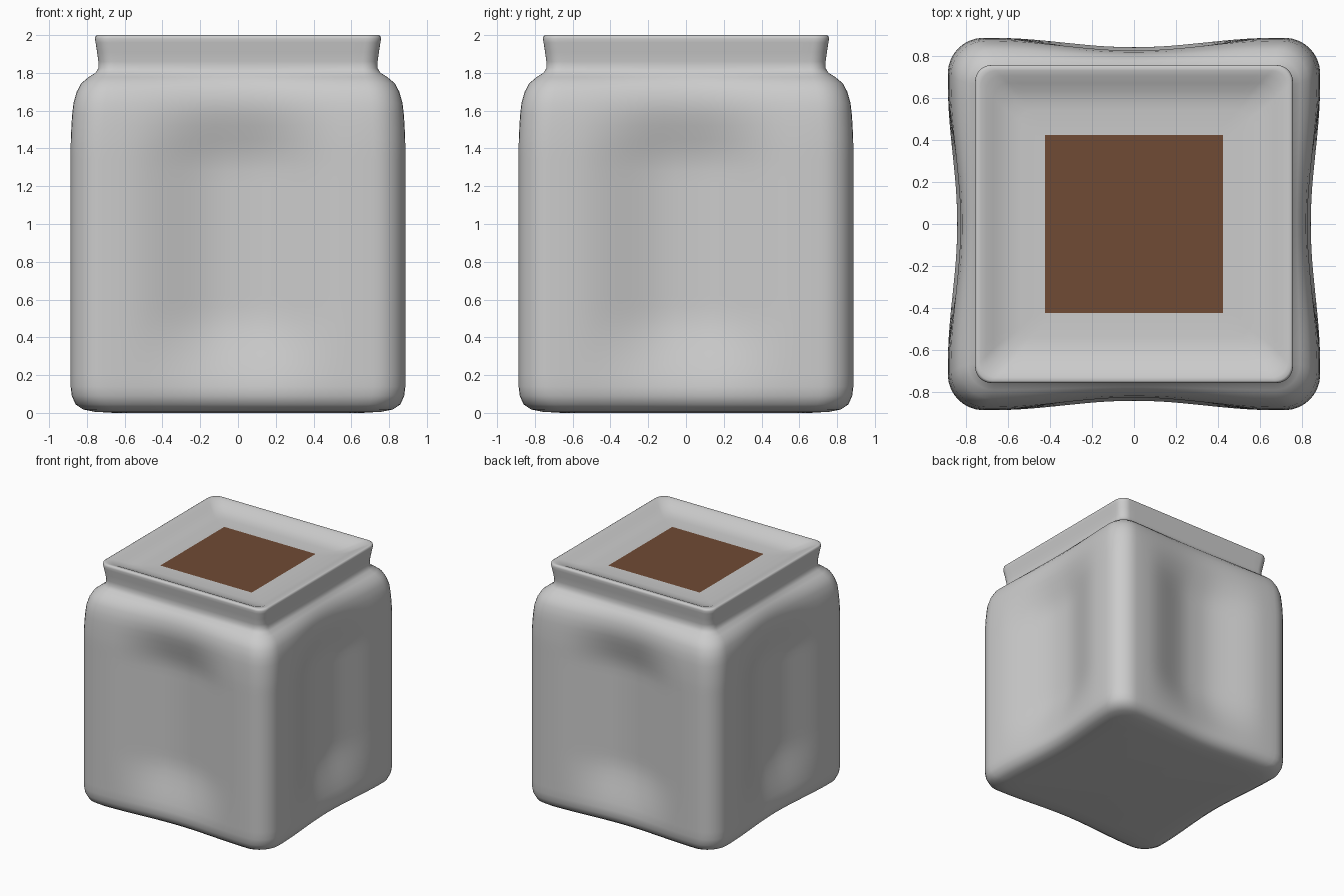
import bpy, bmesh, math

if "Cube" in bpy.data.objects:
    bpy.data.objects.remove(bpy.data.objects["Cube"])


def smooth(a, b, t):
    t = max(0.0, min(1.0, (t - a) / (b - a)))
    return t * t * (3 - 2 * t)


def ring(h, z, r, dish, extra=0.0):
    """Rounded square outline whose four sides are dished inwards."""
    side = []
    n_flat, n_arc = 24, 8
    for i in range(n_flat):
        x = (h - r) * (-1 + 2 * i / n_flat)
        side.append((x, -h))
    for i in range(n_arc):
        a = -math.pi / 2 + math.pi / 2 * i / n_arc
        side.append((h - r + r * math.cos(a), -h + r + r * math.sin(a)))
    pts = []
    for k in range(4):
        c, s = round(math.cos(k * math.pi / 2)), round(math.sin(k * math.pi / 2))
        for x, y in side:
            if y < -h * 0.75:
                y += dish * (1 - smooth(0.0, 0.68, abs(x)))
                y += extra * (1 - smooth(0.06, 0.6, abs(x)))
            pts.append((x * c - y * s, x * s + y * c, z))
    return pts


def hollow(z):
    """Extra depth of the panel in the middle of each wall."""
    return 0.095 * smooth(0.05, 0.55, z) * (1 - smooth(1.28, 1.72, z))


# Profile: half width, height, corner radius, dish depth
base = [(0.66, 0.0, 0.14, 0.02), (0.76, 0.006, 0.15, 0.03), (0.82, 0.018, 0.16, 0.035),
        (0.86, 0.045, 0.165, 0.037), (0.88, 0.09, 0.17, 0.037)]
wall = [(0.886, 0.14 + 0.06 * i, 0.17, 0.037) for i in range(22)]
shoulder = [(0.885, 1.45, 0.17, 0.037), (0.882, 1.52, 0.17, 0.037), (0.878, 1.58, 0.17, 0.037),
            (0.871, 1.64, 0.165, 0.037), (0.854, 1.70, 0.16, 0.036),
            (0.83, 1.745, 0.15, 0.029), (0.79, 1.778, 0.12, 0.014), (0.755, 1.80, 0.09, 0.004)]
neck = [(0.739, 1.825, 0.08, 0), (0.739, 1.86, 0.08, 0), (0.746, 1.91, 0.08, 0),
        (0.754, 1.96, 0.08, 0), (0.757, 1.982, 0.08, 0), (0.754, 1.995, 0.08, 0),
        (0.746, 2.0, 0.075, 0), (0.73, 1.998, 0.075, 0)]
inside = [(0.705, 1.99, 0.075, 0), (0.67, 1.972, 0.075, 0), (0.63, 1.954, 0.07, 0),
          (0.59, 1.942, 0.06, 0), (0.54, 1.936, 0.05, 0), (0.42, 1.934, 0.04, 0)]

# Pot
bm = bmesh.new()
rings = [[bm.verts.new(p) for p in ring(*row, hollow(row[1]))]
         for row in base + wall + shoulder + neck + inside]
for lo, hi in zip(rings, rings[1:]):
    n = len(lo)
    for i in range(n):
        j = (i + 1) % n
        bm.faces.new((lo[i], lo[j], hi[j], hi[i]))
bm.faces.new(rings[0][::-1])
bm.faces.new(rings[-1])
for f in bm.faces:
    f.smooth = True
mesh = bpy.data.meshes.new("pot")
bm.to_mesh(mesh)
bm.free()
pot = bpy.data.objects.new("pot", mesh)
bpy.context.collection.objects.link(pot)

# Soil
bpy.ops.mesh.primitive_plane_add(size=0.845, location=(0, 0, 1.938))
soil = bpy.context.object
soil.name = "soil"
brown = bpy.data.materials.new("soil_brown")
brown.diffuse_color = (0.16, 0.07, 0.035, 1)
brown.use_nodes = True
brown.node_tree.nodes["Principled BSDF"].inputs["Base Color"].default_value = brown.diffuse_color
soil.data.materials.append(brown)
